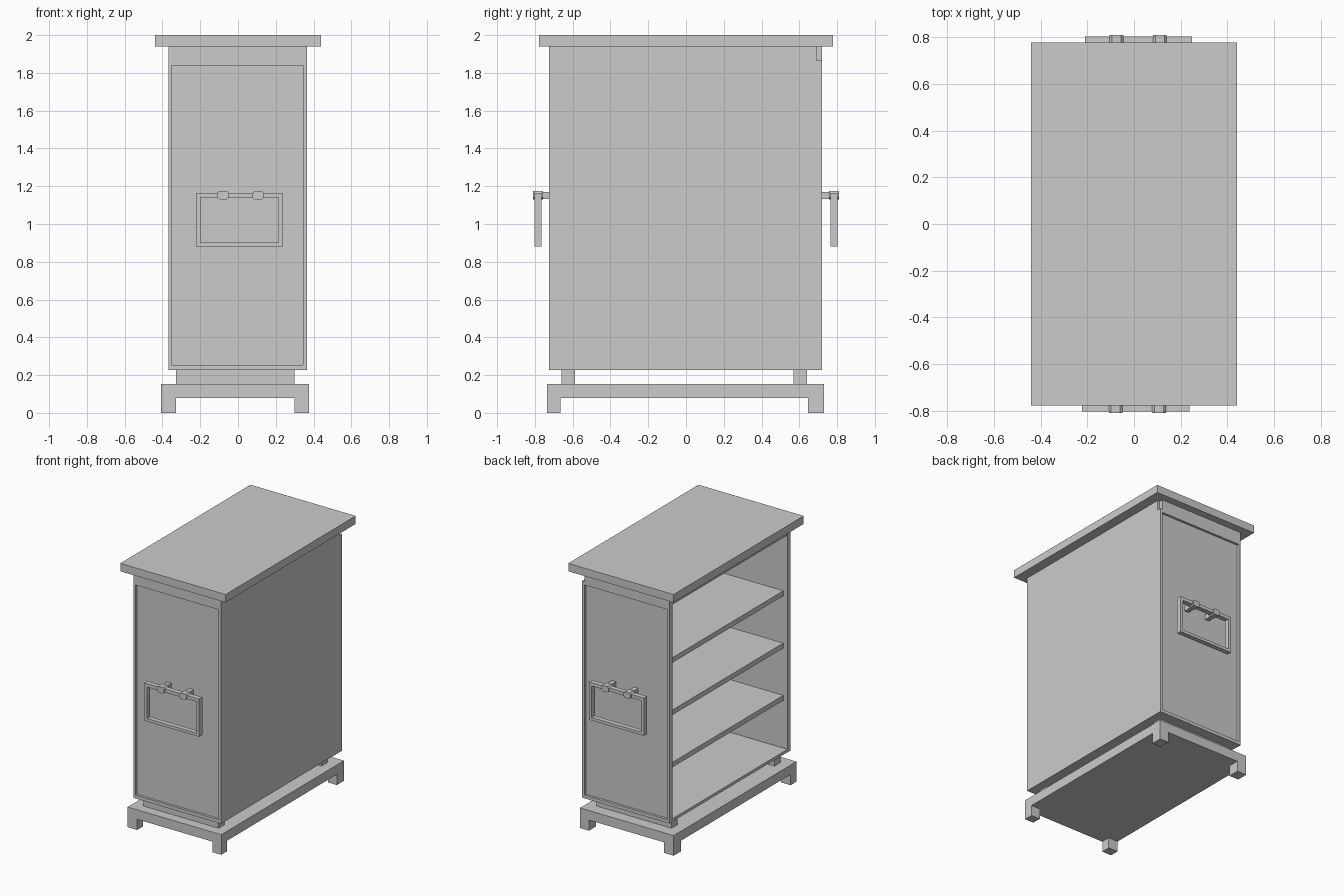
import bpy, bmesh

if "Cube" in bpy.data.objects:
    bpy.data.objects.remove(bpy.data.objects["Cube"])


def make(name, bm):
    bmesh.ops.recalc_face_normals(bm, faces=bm.faces)
    me = bpy.data.meshes.new(name)
    bm.to_mesh(me)
    bm.free()
    ob = bpy.data.objects.new(name, me)
    bpy.context.collection.objects.link(ob)
    return ob


def add_box(bm, x0, x1, y0, y1, z0, z1):
    vs = bmesh.ops.create_cube(bm, size=1)["verts"]
    for v in vs:
        v.co.x = x1 if v.co.x > 0 else x0
        v.co.y = y1 if v.co.y > 0 else y0
        v.co.z = z1 if v.co.z > 0 else z0


def box(name, *b):
    bm = bmesh.new()
    add_box(bm, *b)
    return make(name, bm)


def extrude_y(bm, points, y0, y1):
    f = bm.faces.new([bm.verts.new((x, y0, z)) for x, z in points])
    ext = bmesh.ops.extrude_face_region(bm, geom=[f])["geom"]
    for v in ext:
        if isinstance(v, bmesh.types.BMVert):
            v.co.y = y1
    return f


def frame(name, x0, x1, z0, z1, left, right, bottom, top, y0, y1):
    # rectangular ring in the xz plane, with depth along y
    bm = bmesh.new()
    outer = [(x0, z0), (x1, z0), (x1, z1), (x0, z1)]
    inner = [(x0 + left, z0 + bottom), (x1 - right, z0 + bottom),
             (x1 - right, z1 - top), (x0 + left, z1 - top)]
    rings = [[bm.verts.new((x, y, z)) for x, z in pts]
             for pts, y in ((outer, y0), (inner, y0), (inner, y1), (outer, y1))]
    for k in range(4):
        a, b = rings[k], rings[(k + 1) % 4]
        for i in range(4):
            j = (i + 1) % 4
            bm.faces.new((a[i], a[j], b[j], b[i]))
    return make(name, bm)


# Top slab
box("top_slab", -0.44, 0.44, -0.777, 0.777, 1.94, 2.0)

# Base plinth with four corner feet
bm = bmesh.new()
add_box(bm, -0.408, 0.375, -0.735, 0.73, 0.08, 0.152)
for xs in ((-0.408, -0.328), (0.30, 0.375)):
    for ys in ((-0.735, -0.665), (0.645, 0.73)):
        add_box(bm, *xs, *ys, 0, 0.08)
make("base_plinth", bm)

# Spacer bars between plinth and body
box("front_spacer", -0.328, 0.30, -0.66, -0.588, 0.152, 0.228)
box("back_spacer", -0.328, 0.30, 0.57, 0.64, 0.152, 0.228)

# Closed right side, notched at the upper back corner
bm = bmesh.new()
prof = [(-0.725, 0.228), (0.72, 0.228), (0.72, 1.865),
        (0.69, 1.865), (0.69, 1.94), (-0.725, 1.94)]
bm.faces.new([bm.verts.new((0.345, y, z)) for y, z in prof])
ext = bmesh.ops.extrude_face_region(bm, geom=bm.faces[:])["geom"]
for v in ext:
    if isinstance(v, bmesh.types.BMVert):
        v.co.x = 0.365
make("right_side", bm)

# Framed end panels, each with a recessed centre
for end, yo, s in (("front", -0.725, 1), ("back", 0.72, -1)):
    frame(end + "_frame", -0.367, 0.345, 0.228, 1.94, 0.016, 0.0005,
          0.025, 0.1, yo, yo + s * 0.035)
    box(end + "_panel", -0.355, 0.345, *sorted((yo + s * 0.018, yo + s * 0.034)),
        0.24, 1.86)

# Floor, header and shelves, open towards the left
box("floor_board", -0.365, 0.345, -0.70, 0.695, 0.228, 0.25)
box("header_board", -0.362, 0.345, -0.70, 0.695, 1.865, 1.94)
for i in range(3):
    z = 0.61 + i * 0.395
    box(f"shelf_{i + 1}", -0.33, 0.345, -0.69, 0.685, z, z + 0.038)

# Hanging rectangular handles held by two chamfered clips
for end, s, wall, dx in (("front", -1, 0.705, 0.0), ("back", 1, 0.70, 0.012)):
    frame(end + "_handle", -0.222 + dx, 0.237 + dx, 0.88, 1.165, 0.024, 0.022,
          0.022, 0.026, s * 0.765, s * 0.802)
    bm = bmesh.new()
    c = 0.01
    for cx in (-0.079, 0.107):
        x0, x1 = cx - 0.029 + dx / 3, cx + 0.029 + dx / 3
        z0, z1 = 1.13, 1.175
        extrude_y(bm, [(x0 + c, z0), (x1 - c, z0), (x1, z0 + c), (x1, z1 - c),
                       (x1 - c, z1), (x0 + c, z1), (x0, z1 - c), (x0, z0 + c)],
                  s * 0.758, s * 0.81)
        # arm back to the panel
        add_box(bm, x0 + 0.012, x1 - 0.012, *sorted((s * wall, s * 0.765)), 1.133, 1.17)
    make(end + "_handle_clips", bm)
